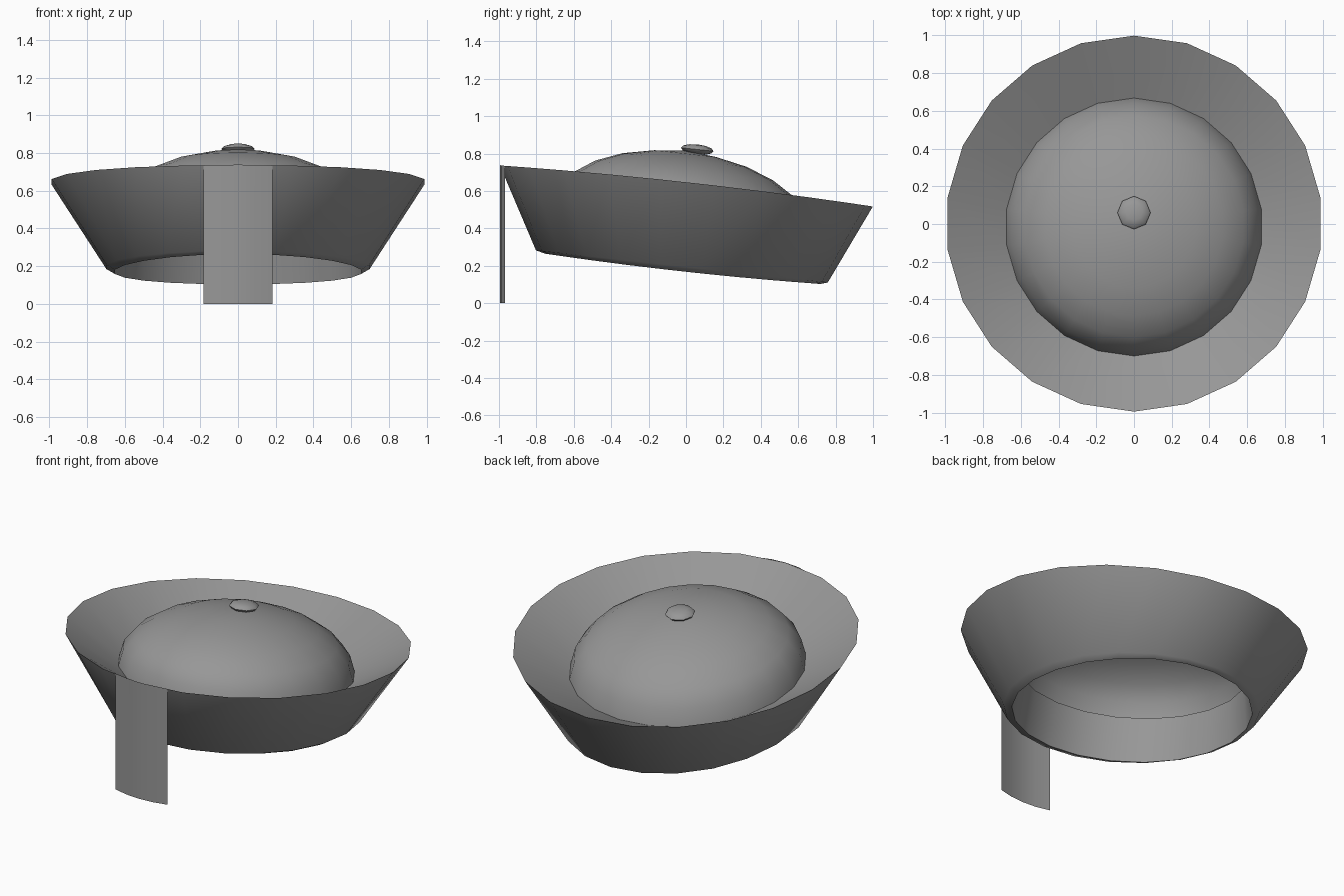
import bpy, bmesh, math
from mathutils import Matrix

if "Cube" in bpy.data.objects:
    bpy.data.objects.remove(bpy.data.objects["Cube"])

SIDES = 22
TILT = 0.11

# Dark grey cloth
cloth = bpy.data.materials.new("dark_cloth")
cloth.diffuse_color = (0.31, 0.31, 0.31, 1)
cloth.use_nodes = True
cloth.node_tree.nodes["Principled BSDF"].inputs["Base Color"].default_value = cloth.diffuse_color


def finish(name, bm, angle=35):
    bmesh.ops.recalc_face_normals(bm, faces=bm.faces)
    mesh = bpy.data.meshes.new(name)
    bm.to_mesh(mesh)
    bm.free()
    mesh.materials.append(cloth)
    ob = bpy.data.objects.new(name, mesh)
    bpy.context.collection.objects.link(ob)
    bpy.ops.object.select_all(action='DESELECT')
    ob.select_set(True)
    bpy.context.view_layer.objects.active = ob
    bpy.ops.object.shade_smooth_by_angle(angle=math.radians(angle))
    return ob


def loft(name, rings, tip=None, angle=35):
    """Rings are (x radius, y radius, y centre, height, side lift), leaning down to the back."""
    bm = bmesh.new()
    loops = []
    for rx, ry, cy, h, lift in rings:
        loop = []
        for i in range(SIDES):
            a = math.tau * i / SIDES
            x, y = rx * math.sin(a), cy + ry * math.cos(a)
            loop.append(bm.verts.new((x, y, h - TILT * y + lift * math.sin(a) ** 2)))
        loops.append(loop)
    for low, high in zip(loops, loops[1:]):
        for i in range(SIDES):
            j = (i + 1) % SIDES
            bm.faces.new((low[i], low[j], high[j], high[i]))
    if tip is not None:
        top = bm.verts.new((0, 0, tip))
        for i in range(SIDES):
            bm.faces.new((loops[-1][i], loops[-1][(i + 1) % SIDES], top))
    return finish(name, bm, angle)


# Brim: inner slope down to the crown, flared outside, rounded lower lip, head band
loft("brim", [
    (0.682, 0.684, -0.016, 0.45, 0.0),
    (0.998, 0.997, 0.002, 0.627, 0.02),
    (0.705, 0.78, -0.022, 0.194, 0.0),
    (0.66, 0.735, -0.017, 0.182, -0.014),
    (0.66, 0.672, -0.015, 0.45, 0.0),
], angle=60)

# Domed crown
dome = []
for deg in (0, 16, 31, 46, 61, 76):
    c, s = math.cos(math.radians(deg)), math.sin(math.radians(deg))
    dome.append((0.682 * c, 0.684 * c, -0.016 * c, 0.45 + 0.36 * s, 0))
loft("crown", dome, tip=0.815, angle=50)

# Button on the crown
bm = bmesh.new()
bmesh.ops.create_uvsphere(bm, u_segments=8, v_segments=6, radius=1)
bm.transform(Matrix.Translation((0, 0.06, 0.822))
             @ Matrix.Rotation(-math.atan(TILT), 4, 'X')
             @ Matrix.Diagonal((0.088, 0.088, 0.027, 1)))
finish("button", bm, 60)

# Ribbon hanging from the front rim
bm = bmesh.new()
rows = []
for k in range(4):
    row = []
    for i in range(5):
        t = i / 2 - 1
        top = 0.738 - 0.004 * t * t
        row.append(bm.verts.new((0.183 * t, -0.995 + 0.028 * t * t, top * k / 3)))
    rows.append(row)
for a, b in zip(rows, rows[1:]):
    for i in range(4):
        bm.faces.new((a[i], a[i + 1], b[i + 1], b[i]))
finish("ribbon", bm)
